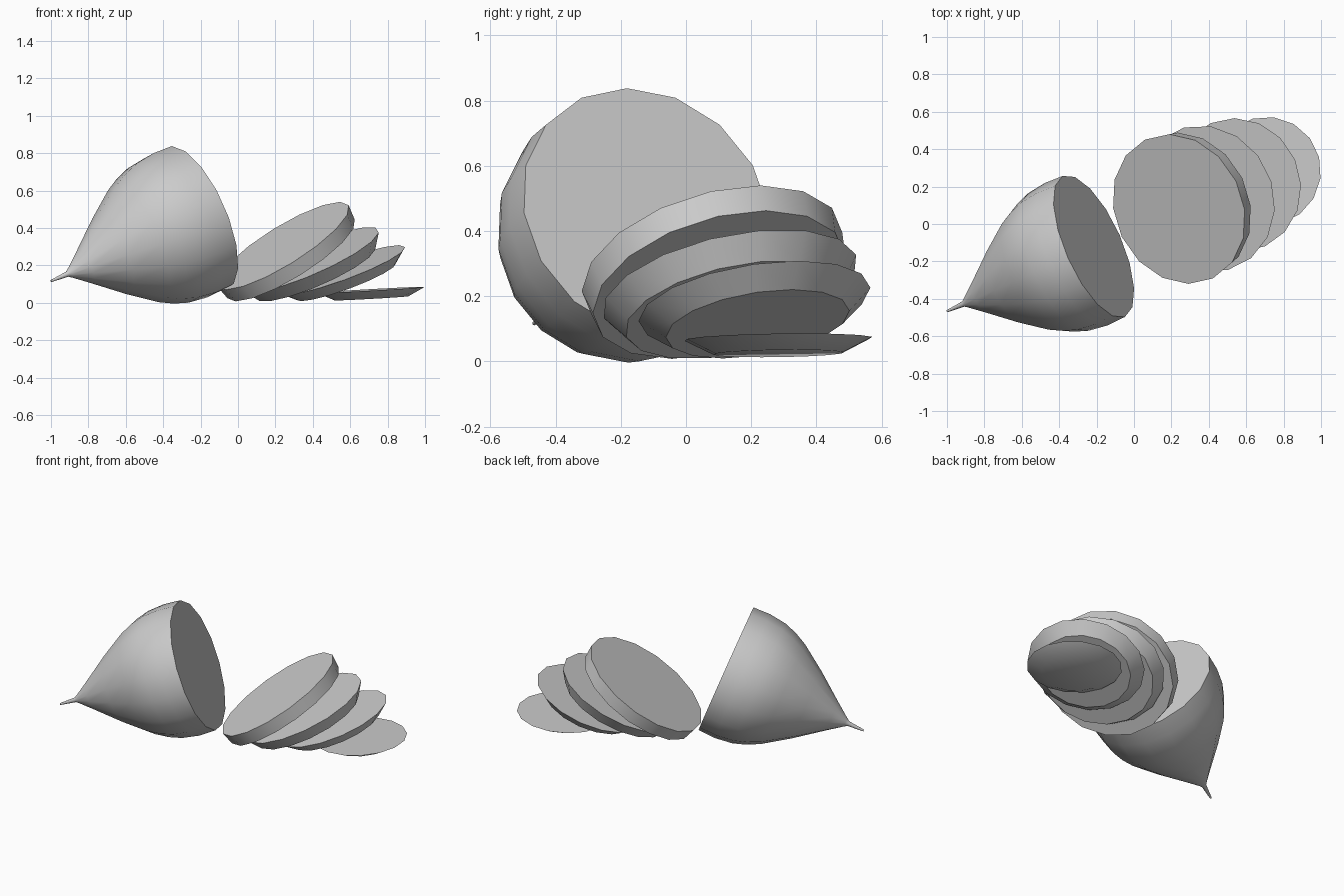
import bpy, bmesh, math
from mathutils import Vector

if "Cube" in bpy.data.objects:
    bpy.data.objects.remove(bpy.data.objects["Cube"])

SIDES = 16


def lathe(name, centre, axis, profile, phase=0.0):
    """Closed solid of rings (distance along axis, radius); a vertex sits at the highest point."""
    n = Vector(axis).normalized()
    u = (Vector((0, 0, 1)) - n * n.z).normalized()
    v = n.cross(u)
    bm = bmesh.new()
    rings = []
    for d, r in profile:
        ring = []
        for i in range(SIDES):
            a = 2 * math.pi * (i + phase) / SIDES
            ring.append(bm.verts.new(Vector(centre) + n * d + (u * math.cos(a) + v * math.sin(a)) * r))
        rings.append(ring)
    for a, b in zip(rings, rings[1:]):
        for i in range(SIDES):
            j = (i + 1) % SIDES
            bm.faces.new((a[i], a[j], b[j], b[i]))
    bm.faces.new(rings[0])
    bm.faces.new(rings[-1])
    bmesh.ops.recalc_face_normals(bm, faces=bm.faces)
    mesh = bpy.data.meshes.new(name)
    bm.to_mesh(mesh)
    bm.free()
    ob = bpy.data.objects.new(name, mesh)
    bpy.context.collection.objects.link(ob)
    bpy.ops.object.select_all(action='DESELECT')
    ob.select_set(True)
    bpy.context.view_layer.objects.active = ob
    bpy.ops.object.shade_smooth_by_angle(angle=math.radians(35))
    return ob


# Cut vegetable half, from the flat cut back to the thin tail
lathe("cut_half", (-0.215, -0.12, 0.455), (0.85, 0.375, 0.367),
      [(0, 0.412), (-0.11, 0.416), (-0.22, 0.402), (-0.30, 0.375), (-0.38, 0.335),
       (-0.54, 0.225), (-0.71, 0.095), (-0.80, 0.028), (-0.82, 0.015), (-0.922, 0.006)])

# Fanned slices: upper face centre, normal, upper radius, lower radius, thickness, phase
slices = [
    ((0.24, 0.08, 0.305), (-0.511, -0.25, 0.823), 0.413, 0.400, 0.085, 0),
    ((0.385, 0.135, 0.23), (-0.39, -0.20, 0.90), 0.400, 0.345, 0.080, 0.5),
    ((0.555, 0.21, 0.175), (-0.34, -0.15, 0.93), 0.360, 0.285, 0.065, 0),
    ((0.71, 0.283, 0.069), (-0.056, -0.015, 1.0), 0.290, 0.200, 0.045, 0),
]
for k, (c, n, r_top, r_low, h, ph) in enumerate(slices, 1):
    lathe(f"slice_{k}", c, n, [(0, r_top), (-h, r_low)], ph)
